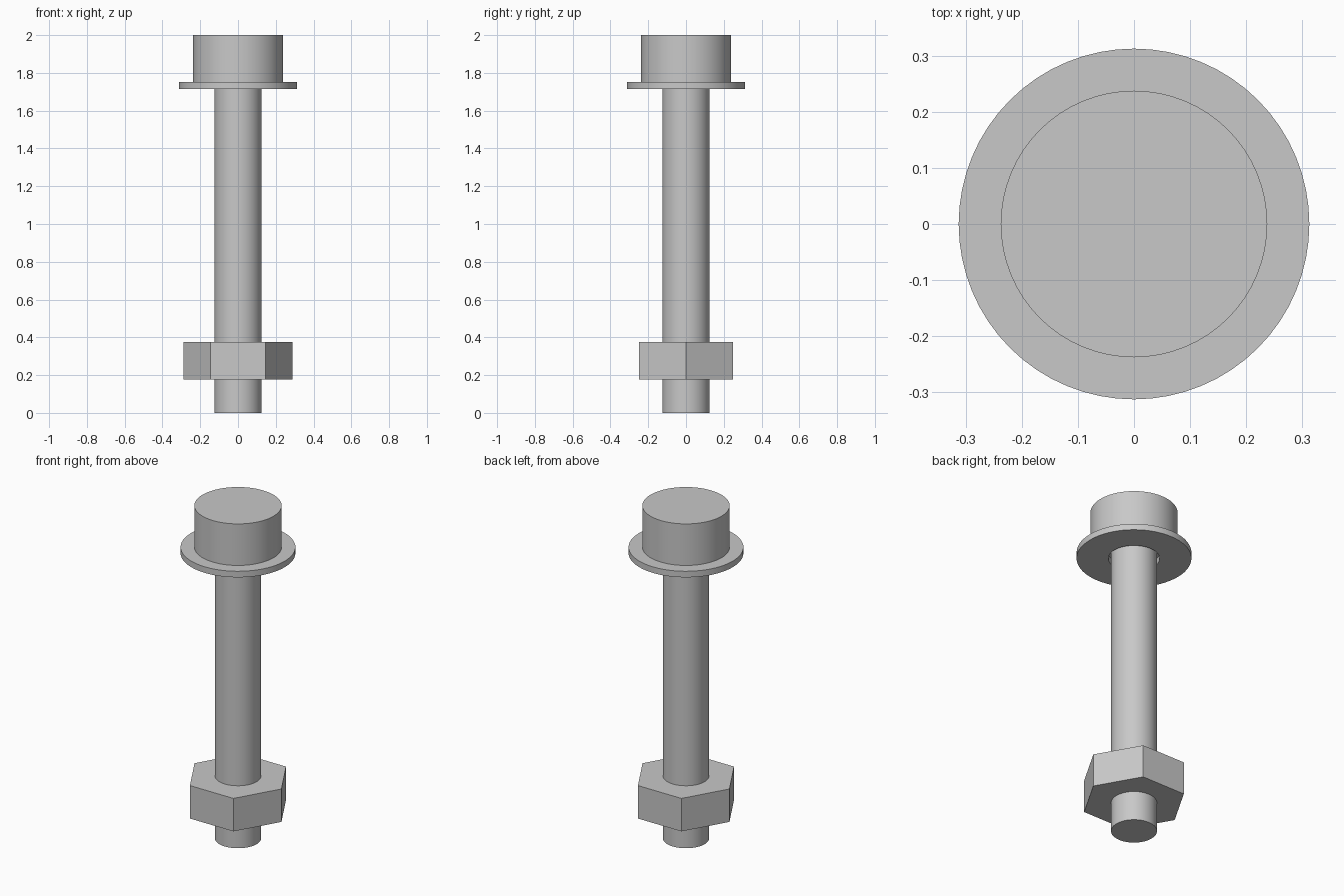
import bpy
import bmesh
import math

cube = bpy.data.objects.get("Cube")
if cube:
    bpy.data.objects.remove(cube, do_unlink=True)

steel = bpy.data.materials.new("steel grey")
steel.use_nodes = True
grey = (0.58, 0.58, 0.58, 1)
steel.diffuse_color = grey
steel.node_tree.nodes["Principled BSDF"].inputs["Base Color"].default_value = grey


def turned(name, radius, bottom, top, sides=64, hole=0, smooth=True):
    """Upright prism with its first corner on +x, optionally with a round hole."""
    bm = bmesh.new()

    def ring(r, z):
        return [bm.verts.new((r * math.cos(a), r * math.sin(a), z))
                for a in (math.tau * i / sides for i in range(sides))]

    def bridge(a, b):
        for i in range(sides):
            j = (i + 1) % sides
            bm.faces.new((a[i], a[j], b[j], b[i]))

    low, high = ring(radius, bottom), ring(radius, top)
    bridge(low, high)
    if hole:
        inner_low, inner_high = ring(hole, bottom), ring(hole, top)
        bridge(high, inner_high)
        bridge(inner_high, inner_low)
        bridge(inner_low, low)
    else:
        bm.faces.new(high)
        bm.faces.new(low[::-1])

    mesh = bpy.data.meshes.new(name)
    bm.to_mesh(mesh)
    bm.free()
    mesh.materials.append(steel)
    obj = bpy.data.objects.new(name, mesh)
    bpy.context.collection.objects.link(obj)
    if smooth:
        bpy.ops.object.select_all(action="DESELECT")
        obj.select_set(True)
        bpy.context.view_layer.objects.active = obj
        bpy.ops.object.shade_smooth_by_angle(angle=math.radians(30))
    return obj


# Bolt: shaft and round head
turned("bolt_shaft", 0.125, 0, 1.75)
turned("bolt_head", 0.2375, 1.75, 2)

# Washer under the head, slightly wider bore than the shaft
turned("washer", 0.3125, 1.714, 1.7505, hole=0.14)

# Six-sided nut near the shaft end
turned("hex_nut", 0.25 / math.cos(math.pi / 6), 0.177, 0.375, sides=6, smooth=False)
